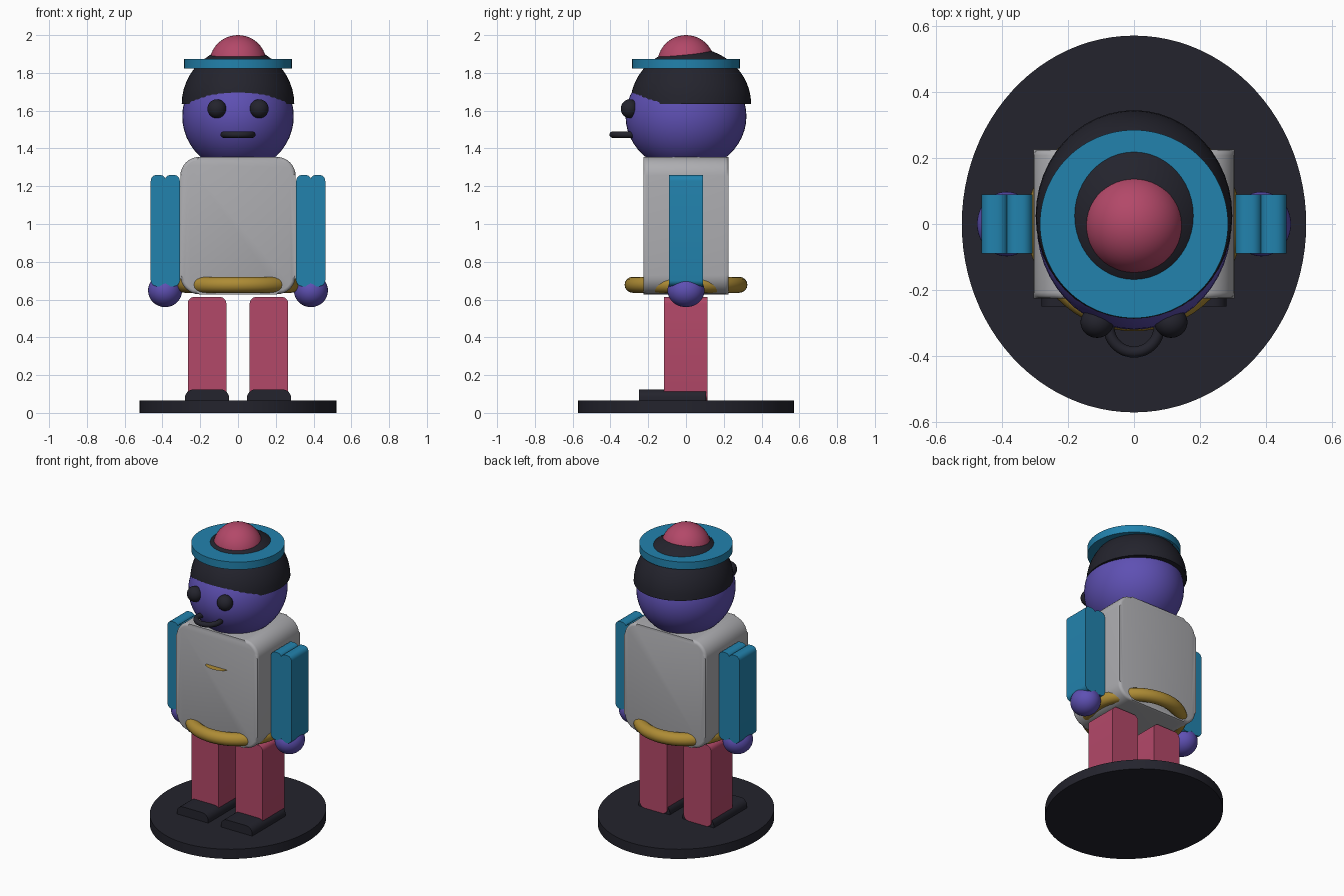
import bpy, bmesh, math
from mathutils import Matrix, Vector

if "Cube" in bpy.data.objects:
    bpy.data.objects.remove(bpy.data.objects["Cube"])


def material(name, rgb):
    m = bpy.data.materials.new(name)
    m.diffuse_color = (*rgb, 1)
    m.use_nodes = True
    m.node_tree.nodes["Principled BSDF"].inputs["Base Color"].default_value = m.diffuse_color
    return m


DARK = material("charcoal", (0.017, 0.017, 0.026))
PURPLE = material("violet", (0.112, 0.080, 0.45))
BLUE = material("teal blue", (0.016, 0.225, 0.42))
RED = material("raspberry", (0.45, 0.065, 0.14))
GREY = material("light grey", (0.42, 0.42, 0.44))
GOLD = material("gold", (0.42, 0.26, 0.035))


def finish(name, bm, mat, angle=35):
    bmesh.ops.recalc_face_normals(bm, faces=bm.faces)
    me = bpy.data.meshes.new(name)
    bm.to_mesh(me)
    bm.free()
    ob = bpy.data.objects.new(name, me)
    bpy.context.collection.objects.link(ob)
    me.materials.append(mat)
    bpy.ops.object.select_all(action='DESELECT')
    ob.select_set(True)
    bpy.context.view_layer.objects.active = ob
    bpy.ops.object.shade_smooth_by_angle(angle=math.radians(angle))
    return ob


def ellipsoid(name, centre, radii, mat, cut_z=None):
    bm = bmesh.new()
    bmesh.ops.create_uvsphere(bm, u_segments=48, v_segments=24, radius=1)
    if cut_z is not None:  # keep the upper part and cap it
        geom = bm.verts[:] + bm.edges[:] + bm.faces[:]
        bmesh.ops.bisect_plane(bm, geom=geom, plane_co=(0, 0, cut_z),
                               plane_no=(0, 0, 1), clear_inner=True)
        bmesh.ops.holes_fill(bm, edges=[e for e in bm.edges if e.is_boundary])
    bmesh.ops.transform(bm, matrix=Matrix.Translation(centre) @ Matrix.Diagonal((*radii, 1)),
                        verts=bm.verts)
    return finish(name, bm, mat)


def disc(name, z0, z1, rx, ry, mat):
    bm = bmesh.new()
    bmesh.ops.create_cone(bm, cap_ends=True, segments=96, radius1=1, radius2=1, depth=1)
    bmesh.ops.transform(bm, verts=bm.verts,
                        matrix=Matrix.Translation((0, 0, (z0 + z1) / 2))
                        @ Matrix.Diagonal((rx, ry, z1 - z0, 1)))
    return finish(name, bm, mat)


def ring(name, centre, major, minor, mat):
    bm = bmesh.new()
    nu, nv = 64, 16
    rows = []
    for i in range(nu):
        a = 2 * math.pi * i / nu
        row = []
        for j in range(nv):
            b = 2 * math.pi * j / nv
            r = major + minor * math.cos(b)
            row.append(bm.verts.new(Vector(centre) + Vector(
                (r * math.cos(a), r * math.sin(a), minor * math.sin(b)))))
        rows.append(row)
    for i in range(nu):
        p, q = rows[i], rows[(i + 1) % nu]
        for j in range(nv):
            k = (j + 1) % nv
            bm.faces.new((p[j], q[j], q[k], p[k]))
    return finish(name, bm, mat, 60)


def rounded_profile(x0, x1, z0, z1, r_top, r_bottom, steps=6):
    pts = []
    corners = ((x1, z1, -1, -1, 0, r_top), (x0, z1, 1, -1, 90, r_top),
               (x0, z0, 1, 1, 180, r_bottom), (x1, z0, -1, 1, 270, r_bottom))
    for x, z, sx, sz, start, r in corners:
        if r == 0:
            pts.append((x, z))
            continue
        for i in range(steps + 1):
            a = math.radians(start + 90 * i / steps)
            pts.append((x + sx * r + r * math.cos(a), z + sz * r + r * math.sin(a)))
    return pts


def slab(name, profile, y0, y1, mat, bevel=0):
    """Extrude an x-z profile from y0 to y1."""
    bm = bmesh.new()
    front = [bm.verts.new((x, y0, z)) for x, z in profile]
    back = [bm.verts.new((x, y1, z)) for x, z in profile]
    caps = [bm.faces.new(front), bm.faces.new(back[::-1])]
    n = len(profile)
    for i in range(n):
        j = (i + 1) % n
        bm.faces.new((front[i], back[i], back[j], front[j]))
    if bevel:
        edges = list({e for f in caps for e in f.edges})
        bmesh.ops.bevel(bm, geom=edges, offset=bevel, segments=3, profile=0.5, affect='EDGES')
    return finish(name, bm, mat)


# Stand
disc("base", 0, 0.065, 0.522, 0.571, DARK)

# Torso and belt
slab("torso", rounded_profile(-0.305, 0.305, 0.628, 1.355, 0.1, 0.1, 8),
     -0.226, 0.226, GREY, 0.018)
ring("belt", (0, 0, 0.678), 0.283, 0.042, GOLD)

# Chest badge: a thin half-oval shelf on the chest
bm = bmesh.new()
bm.faces.new([bm.verts.new((0.078 * math.cos(a), -0.224 - 0.045 * math.sin(a), 1.12))
              for a in [math.pi * i / 16 for i in range(17)]])
bmesh.ops.solidify(bm, geom=bm.faces[:], thickness=0.002)
finish("chest_badge", bm, GOLD)

# Limbs, mirrored left and right
for side, s in (("left", 1), ("right", -1)):
    def mirrored(pts):
        return [(s * x, z) for x, z in pts]
    slab(side + "_leg", mirrored(rounded_profile(0.062, 0.266, 0.066, 0.614, 0.035, 0.035)),
         -0.117, 0.114, RED)
    slab(side + "_shoe", mirrored(rounded_profile(0.047, 0.281, 0.06, 0.124, 0.045, 0)),
         -0.25, 0.105, DARK)
    # Sleeve is two rounded strips side by side
    for part, x0, x1 in (("inner", 0.308, 0.388), ("outer", 0.382, 0.462)):
        slab(f"{side}_sleeve_{part}",
             mirrored(rounded_profile(x0, x1, 0.67, 1.26, 0.032, 0.032)), -0.09, 0.09, BLUE)
    ellipsoid(side + "_hand", (s * 0.386, 0, 0.648), (0.09, 0.098, 0.088), PURPLE)
    ellipsoid(side + "_eye", (s * 0.112, -0.298, 1.61), (0.05, 0.047, 0.05), DARK)

# Head, mouth, hair and hat
ellipsoid("head", (0, 0, 1.57), (0.295, 0.32, 0.29), PURPLE)
ring("mouth", (0, -0.312, 1.473), 0.076, 0.017, DARK)
ellipsoid("hair", (0, 0.025, 1.634), (0.298, 0.32, 0.3), DARK, cut_z=0.0)
disc("hat_brim", 1.822, 1.873, 0.285, 0.285, BLUE)
ellipsoid("hat_pompom", (0, 0, 1.848), (0.152, 0.152, 0.152), RED)
